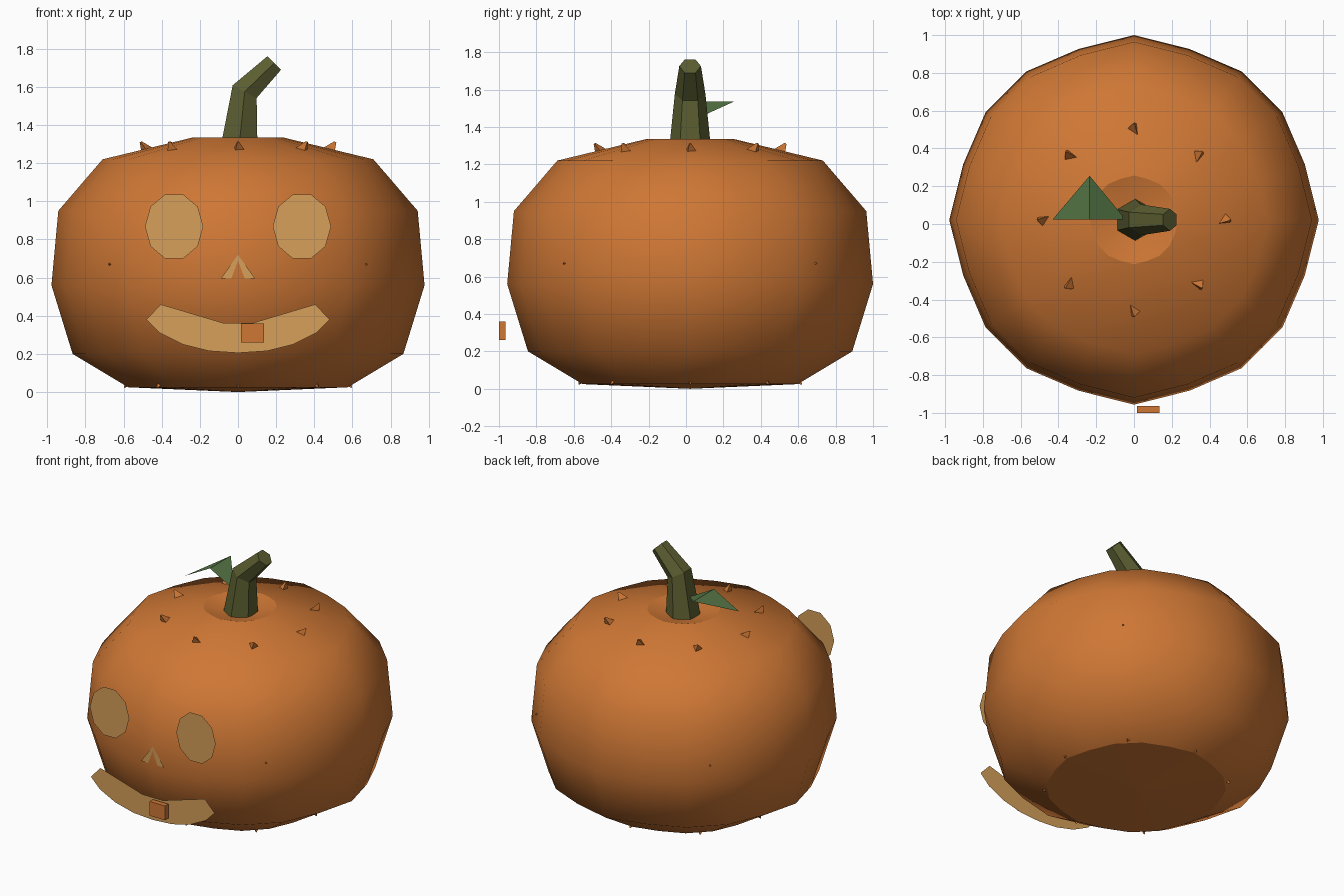
import bpy, bmesh, math
from mathutils import Vector, Matrix

if "Cube" in bpy.data.objects:
    bpy.data.objects.remove(bpy.data.objects["Cube"])

CENTRE_Y = 0.022
FACE_Y = -0.944
SIDES = 20


def make_material(name, colour):
    mat = bpy.data.materials.new(name)
    mat.use_nodes = True
    mat.diffuse_color = (*colour, 1)
    mat.node_tree.nodes["Principled BSDF"].inputs["Base Color"].default_value = (*colour, 1)
    return mat


orange = make_material("pumpkin_orange", (0.62, 0.185, 0.035))
glow = make_material("candle_tan", (0.68, 0.35, 0.1))
stem_green = make_material("stem_olive", (0.105, 0.112, 0.03))
leaf_green = make_material("leaf_green", (0.09, 0.18, 0.06))


def finish(name, bm, mat):
    mesh = bpy.data.meshes.new(name)
    bm.to_mesh(mesh)
    bm.free()
    mesh.materials.append(mat)
    obj = bpy.data.objects.new(name, mesh)
    bpy.context.collection.objects.link(obj)
    return obj


def bridge(bm, low, high):
    n = len(low)
    return [bm.faces.new((low[i], low[(i + 1) % n], high[(i + 1) % n], high[i])) for i in range(n)]


def fan(bm, ring, tip, flip=False):
    n = len(ring)
    for i in range(n):
        tri = (ring[i], ring[(i + 1) % n], tip)
        bm.faces.new(tri[::-1] if flip else tri)


# Ribbed pumpkin body: radius and height of each ring
bm = bmesh.new()
profile = [(0.575, 0.025), (0.867, 0.2), (0.978, 0.56), (0.942, 0.95),
           (0.71, 1.22), (0.235, 1.335), (0.1, 1.3)]
rings = []
for radius, z in profile:
    ring = []
    for i in range(SIDES):
        a = math.tau * i / SIDES
        r = radius * (0.96 + 0.04 * abs(math.cos(4 * a)))
        ring.append(bm.verts.new((r * math.cos(a), r * math.sin(a) + CENTRE_Y, z)))
    rings.append(ring)
for low, high in zip(rings, rings[1:]):
    bridge(bm, low, high)
fan(bm, rings[-1], bm.verts.new((0, CENTRE_Y, 1.29)))
for f in bm.faces:
    f.smooth = True
fan(bm, rings[0], bm.verts.new((0, CENTRE_Y, 0)), flip=True)
for i in range(SIDES):
    bm.edges.get((rings[5][i], rings[5][(i + 1) % SIDES])).smooth = False
finish("pumpkin_body", bm, orange)


# Small three-sided thorns set around the body
def thorns(name, count, radius, z, size, tilt, start=0.0):
    bm = bmesh.new()
    for i in range(count):
        a = start + math.tau * i / count
        place = (Matrix.Translation((radius * math.cos(a), radius * math.sin(a) + CENTRE_Y, z))
                 @ Matrix.Rotation(a, 4, 'Z') @ Matrix.Rotation(tilt, 4, 'Y'))
        bmesh.ops.create_cone(bm, cap_ends=True, segments=3, radius1=size,
                              radius2=size * 0.15, depth=size * 1.6, matrix=place)
    finish(name, bm, orange)


thorns("top_thorns", 8, 0.49, 1.282, 0.045, math.radians(35))
thorns("middle_thorns", 4, 0.945, 0.67, 0.018, math.radians(90), math.pi / 4)
thorns("bottom_thorns", 8, 0.585, 0.037, 0.022, math.radians(140))

# Bent six-sided stem: centre x, z, radius and lean of each section
bm = bmesh.new()
sections = []
for x, z, r, lean in [(0.005, 1.28, 0.112, 0), (0.035, 1.575, 0.082, 28), (0.19, 1.725, 0.058, 45)]:
    place = Matrix.Translation((x, CENTRE_Y, z)) @ Matrix.Rotation(math.radians(lean), 4, 'Y')
    sections.append([bm.verts.new(place @ Vector((r * math.cos(a), r * math.sin(a), 0)))
                     for a in (math.pi / 2 + math.tau * i / 6 for i in range(6))])
for low, high in zip(sections, sections[1:]):
    bridge(bm, low, high)
bm.faces.new(sections[-1])
bm.faces.new(sections[0][::-1])
finish("stem", bm, stem_green)

# Folded leaf beside the stem
bm = bmesh.new()
left, ridge, tip, right = [bm.verts.new(p) for p in (
    (-0.43, 0.025, 1.43), (-0.235, 0.025, 1.535), (-0.235, 0.255, 1.535), (-0.045, 0.025, 1.43))]
bm.faces.new((left, ridge, tip))
bm.faces.new((ridge, right, tip))
finish("leaf", bm, leaf_green)


# Flat carved features facing forward
def face_plate(name, outline):
    bm = bmesh.new()
    face = bm.faces.new([bm.verts.new((x, FACE_Y, z)) for x, z in outline])
    face.normal_update()
    if face.normal.y > 0:
        face.normal_flip()
    finish(name, bm, glow)


for name, side in (("right_eye", -1), ("left_eye", 1)):
    face_plate(name, [(side * 0.335 + 0.153 * math.cos(math.tau * i / 10),
                       0.868 + 0.177 * math.sin(math.tau * i / 10)) for i in range(10)])
face_plate("nose", [(-0.09, 0.595), (0.09, 0.595), (0, 0.72)])
half_mouth = [(0.08, 0.363), (0.405, 0.46), (0.48, 0.38), (0.41, 0.31), (0.29, 0.25), (0.15, 0.215)]
face_plate("mouth", half_mouth + [(0, 0.205)] + [(-x, z) for x, z in reversed(half_mouth)])

# Single block tooth
bm = bmesh.new()
bmesh.ops.create_cube(bm, size=1, matrix=Matrix.Translation((0.075, -0.982, 0.31))
                      @ Matrix.Diagonal((0.12, 0.036, 0.1, 1)))
finish("tooth", bm, orange)
